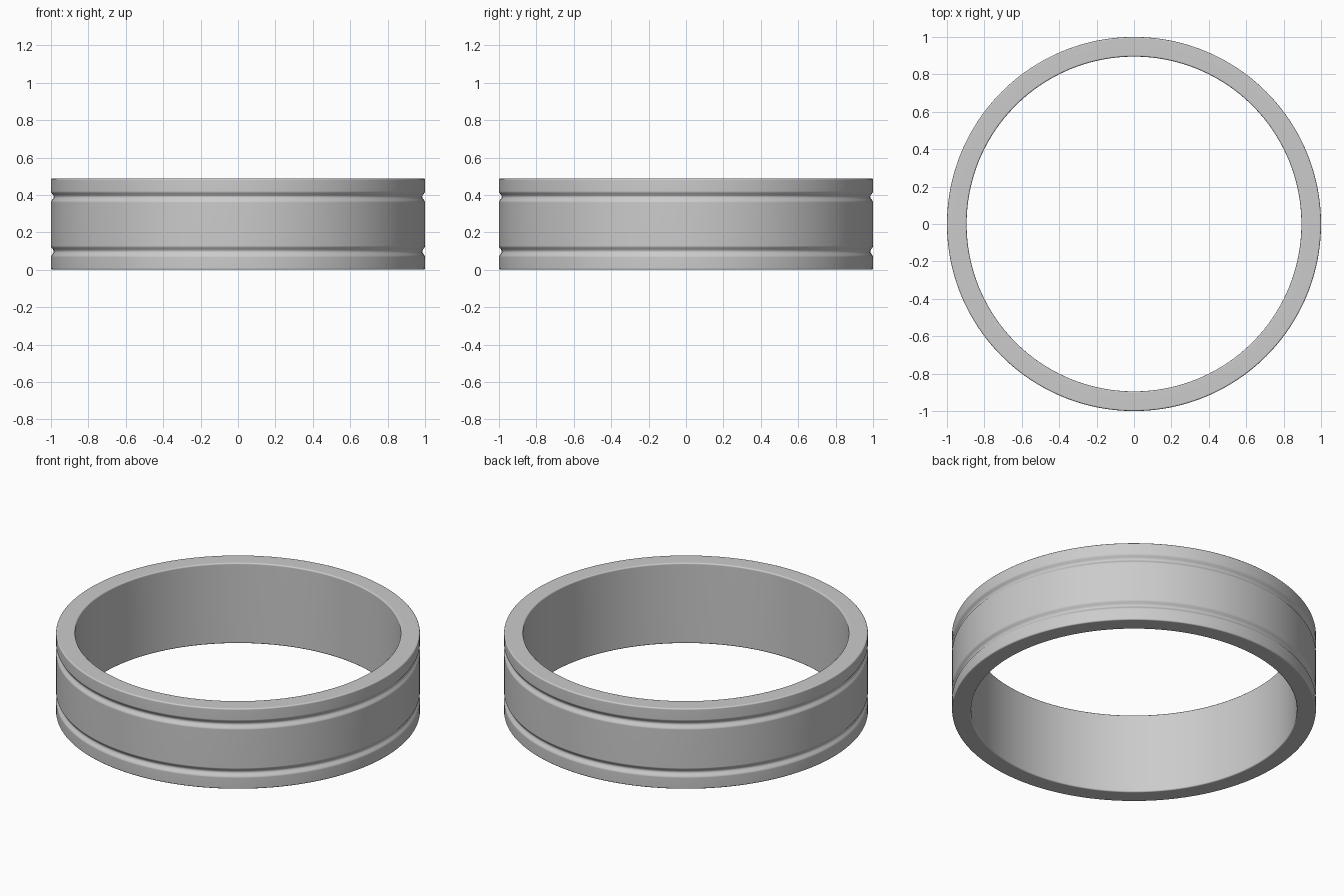
import bpy, bmesh, math

if "Cube" in bpy.data.objects:
    bpy.data.objects.remove(bpy.data.objects["Cube"])

R_OUT, R_IN, HEIGHT = 1.0, 0.895, 0.488
EDGE = 0.008                      # small rounding on the rims
GROOVES = (0.098, HEIGHT - 0.098)  # groove centre heights
HALF_W, DEPTH = 0.03, 0.015
SEGMENTS = 192


def corner(cx, cz, start):
    """Quarter-round rim corner."""
    return [(cx + EDGE * math.cos(math.radians(start + a)),
             cz + EDGE * math.sin(math.radians(start + a))) for a in (0, 30, 60, 90)]


def groove(z):
    """Soft rounded groove in the outer wall."""
    pts = []
    for i in range(13):
        t = -1 + i / 6
        pts.append((R_OUT - DEPTH * (1 + math.cos(math.pi * t)) / 2, z + t * HALF_W))
    return pts


# Closed cross-section, counter-clockwise in (radius, height)
profile = corner(R_OUT - EDGE, EDGE, -90)
for z in GROOVES:
    profile += groove(z)
profile += corner(R_OUT - EDGE, HEIGHT - EDGE, 0)
profile += corner(R_IN + EDGE, HEIGHT - EDGE, 90)
profile += corner(R_IN + EDGE, EDGE, 180)

# Ring band: revolve the cross-section around z
bm = bmesh.new()
rings = []
for s in range(SEGMENTS):
    a = 2 * math.pi * s / SEGMENTS
    rings.append([bm.verts.new((r * math.cos(a), r * math.sin(a), z)) for r, z in profile])
n = len(profile)
for s in range(SEGMENTS):
    p, q = rings[s], rings[(s + 1) % SEGMENTS]
    for i in range(n):
        j = (i + 1) % n
        bm.faces.new((p[i], q[i], q[j], p[j]))
bmesh.ops.recalc_face_normals(bm, faces=bm.faces)
mesh = bpy.data.meshes.new("ring_band")
bm.to_mesh(mesh)
bm.free()
ring = bpy.data.objects.new("ring_band", mesh)
bpy.context.collection.objects.link(ring)
bpy.context.view_layer.objects.active = ring
ring.select_set(True)
bpy.ops.object.shade_smooth_by_angle(angle=math.radians(35))

# Keep large flat walls shaded flat next to the rounded edges
weighted = ring.modifiers.new("weighted_normals", 'WEIGHTED_NORMAL')
weighted.keep_sharp = True
